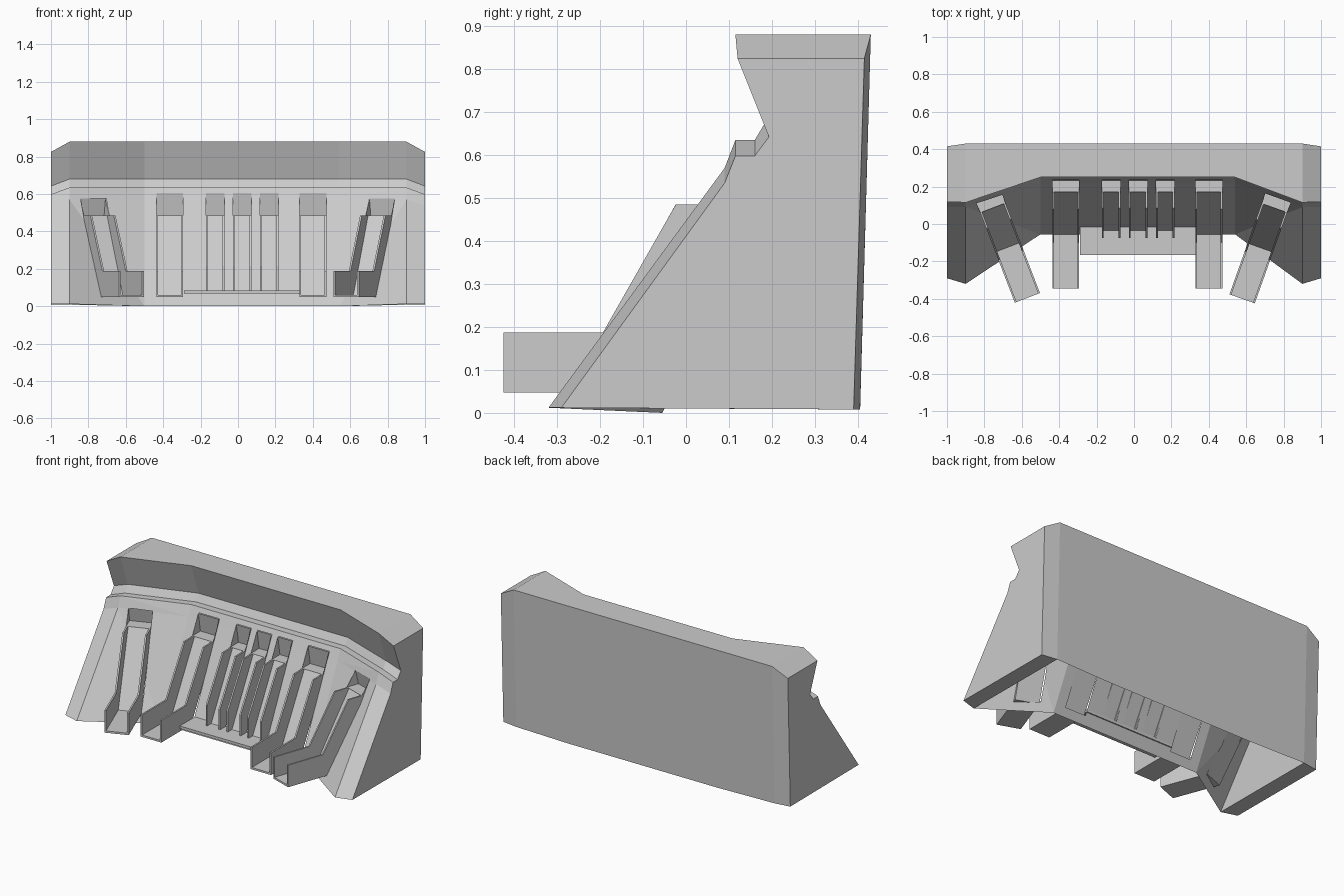
import bpy, bmesh, math
from mathutils import Vector, Matrix

if "Cube" in bpy.data.objects:
    bpy.data.objects.remove(bpy.data.objects["Cube"])


def finish(name, bm):
    bmesh.ops.recalc_face_normals(bm, faces=bm.faces[:])
    me = bpy.data.meshes.new(name)
    bm.to_mesh(me)
    bm.free()
    ob = bpy.data.objects.new(name, me)
    bpy.context.collection.objects.link(ob)
    return ob


def ring(bm, x, prof):
    return [bm.verts.new((x, y, z)) for y, z in prof]


def prism(bm, u0, u1, prof):
    a, b = ring(bm, u0, prof), ring(bm, u1, prof)
    n = len(prof)
    bm.faces.new(a)
    bm.faces.new(b[::-1])
    for i in range(n):
        j = (i + 1) % n
        bm.faces.new((a[i], b[i], b[j], a[j]))


# Cross-sections (y, z): back top, front top, fascia foot, ledge, lip, panel foot, back foot
MID = [(.43, .88), (.25, .88), (.32, .68), (.295, .635), (.25, .635), (.22, .57), (-.055, 0), (.405, 0)]
END = [(.43, .88), (.115, .88), (.187, .68), (.16, .635), (.115, .635), (.09, .57), (-.32, .012), (.405, .008)]
TIP = [(.415, .825), (.12, .825), (.193, .642), (.16, .598), (.115, .598), (.09, .535), (-.29, .012), (.39, .008)]

# Chutes: name, mouth position, turn, half width, height of the panel slot
CHUTES = [("outer_chute_left", (-.57, -.395), 21, .072, .05, .575),
          ("outer_chute_right", (.578, -.40), -19.6, .072, .05, .575),
          ("large_chute_left", (-.365, -.345), 0, .072, .05, .605),
          ("large_chute_right", (.40, -.345), 0, .072, .05, .605),
          ("small_chute_left", (-.122, -.345), 0, .05, .08, .605),
          ("small_chute_middle", (.022, -.345), 0, .05, .08, .605),
          ("small_chute_right", (.167, -.345), 0, .05, .08, .605)]


def frame(pos, deg):
    return Matrix.Translation((pos[0], pos[1], 0)) @ Matrix.Rotation(math.radians(deg), 4, 'Z')


# Hollow housing, open underneath
bm = bmesh.new()
rings = [ring(bm, x, p) for x, p in ((-.9, END), (-.5, MID), (.54, MID), (.9, END))]
for a, b in zip(rings, rings[1:]):
    for i in (7, 0, 1, 2, 3, 4, 5):
        if i == 7:
            f = bm.faces.new((a[7], b[7], b[0], a[0]))
        else:
            f = bm.faces.new((a[i], b[i], b[i + 1], a[i + 1]))
        f.material_index = 1 if i in (4, 5) else 0
bmesh.ops.triangulate(bm, faces=[f for f in bm.faces if f.material_index == 1])

# Slots in the sloping panel where the chutes come through
for name, pos, deg, w, z0, z1 in CHUTES:
    m = frame(pos, deg)
    inv = m.inverted()
    side = m.to_3x3() @ Vector((1, 0, 0))
    cuts = [(m @ Vector((s * w, 0, 0)), side) for s in (-1, 1)]
    cuts += [(Vector((0, 0, z)), Vector((0, 0, 1))) for z in (z0, z1)]
    for co, no in cuts:
        fs = [f for f in bm.faces if f.material_index == 1
              and abs((inv @ f.calc_center_median()).x) < .6]
        geom = list({e for f in fs for e in f.edges}) + list({v for f in fs for v in f.verts}) + fs
        bmesh.ops.bisect_plane(bm, geom=geom, plane_co=co, plane_no=no)
    dead = []
    for f in bm.faces:
        c = inv @ f.calc_center_median()
        if f.material_index == 1 and abs(c.x) < w and z0 < c.z < z1:
            dead.append(f)
    bmesh.ops.delete(bm, geom=dead, context='FACES')
for f in bm.faces:
    f.material_index = 0
finish("housing", bm)

# Solid chamfered end blocks
for s, name in ((-1, "end_block_left"), (1, "end_block_right")):
    bm = bmesh.new()
    a, b = ring(bm, s * .9, END), ring(bm, s, TIP)
    bm.faces.new(a)
    bm.faces.new(b)
    for i in range(8):
        j = (i + 1) % 8
        bm.faces.new((a[i], b[i], b[j], a[j]))
    finish(name, bm)

# Channel-shaped chutes: floor, two side rails, and a wedge recess at the top
RAIL_LONG = [(.54, .485), (.425, .485), (.245, .187), (0, .187), (0, .048), (.295, .048)]
RAIL_SHORT = [(.54, .485), (.43, .485), (.27, .215), (.27, .08), (.325, .08)]
FLOOR_LONG = [(.525, .485), (.29, .06), (0, .06), (0, .048), (.298, .048), (.537, .485)]
FLOOR_SHORT = [(.525, .485), (.308, .08), (.32, .08), (.537, .485)]
T = .01
for name, pos, deg, w, z0, z1 in CHUTES:
    small = name.startswith("small")
    bm = bmesh.new()
    prism(bm, -w, w, FLOOR_SHORT if small else FLOOR_LONG)
    for s in (-1, 1):
        prism(bm, s * w, s * (w - T), RAIL_SHORT if small else RAIL_LONG)
    # recess behind the slot
    tri = [(.515, .485), (.595, .485), (.575, z1)]
    a, b = ring(bm, -w, tri), ring(bm, w, tri)
    bm.faces.new(a)
    bm.faces.new(b)
    bm.faces.new((a[0], b[0], b[1], a[1]))
    bm.faces.new((a[1], b[1], b[2], a[2]))
    ob = finish(name, bm)
    ob.matrix_world = frame(pos, deg)

# Thin shelf below the small chutes
bm = bmesh.new()
prism(bm, -.29, .33, [(-.165, .068), (-.165, .085), (-.015, .085), (-.015, .068)])
finish("shelf", bm)
